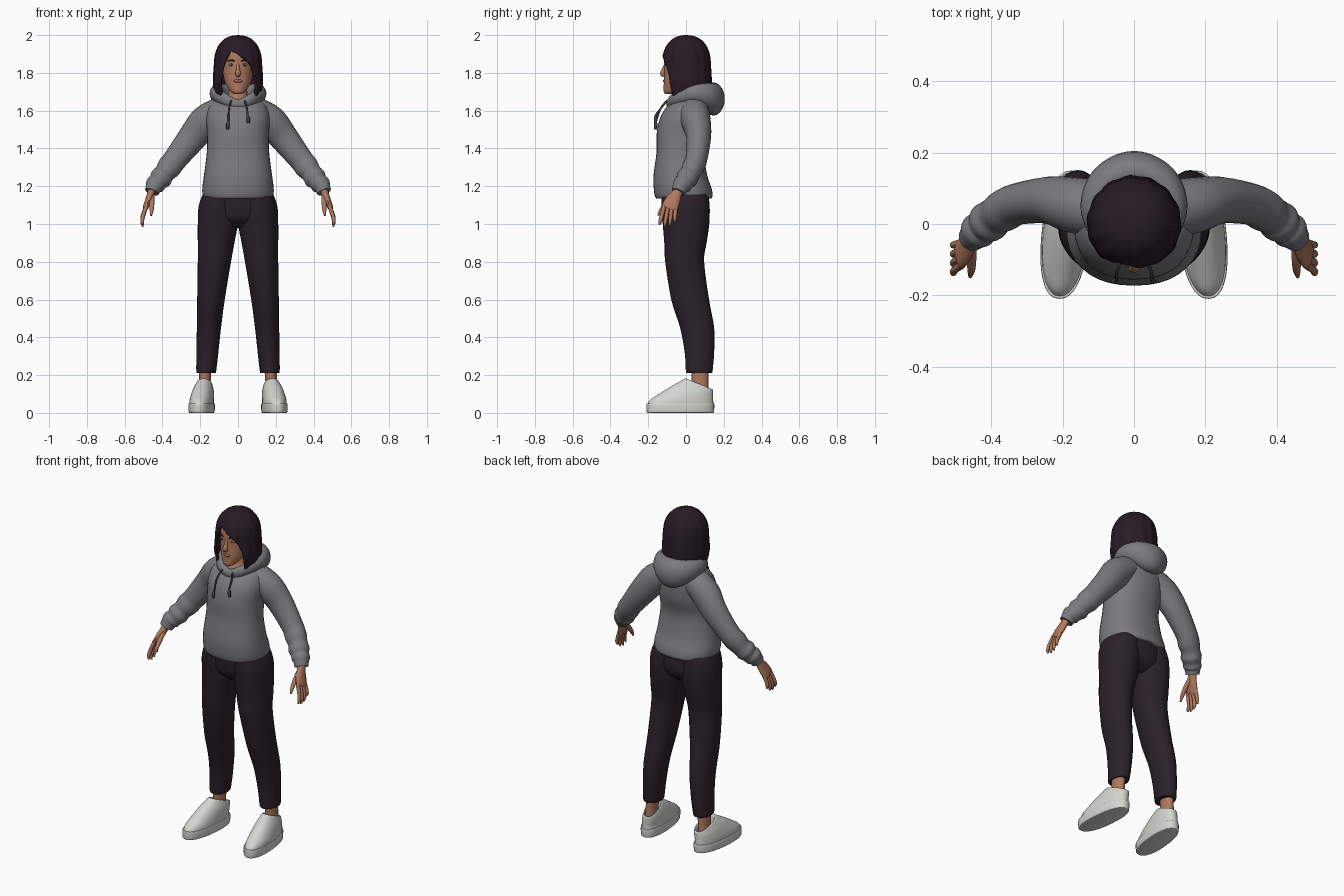
import bpy, bmesh, math
from mathutils import Vector


def material(name, r, g, b):
    m = bpy.data.materials.new(name)
    m.diffuse_color = (r, g, b, 1)
    return m


GREY = material("grey fleece", 0.20, 0.20, 0.215)
CORD = material("dark cord", 0.06, 0.06, 0.065)
PANTS = material("dark plum cloth", 0.024, 0.015, 0.022)
HAIR = material("dark hair", 0.021, 0.011, 0.019)
SKIN = material("skin", 0.43, 0.19, 0.11)
LIPS = material("lips", 0.33, 0.11, 0.08)
EYE = material("eye grey", 0.35, 0.33, 0.31)
IRIS = material("iris", 0.05, 0.05, 0.05)
WHITE = material("white shoe", 0.66, 0.66, 0.63)


def finish(name, bm, mat, mirror=False, angle=50):
    bmesh.ops.recalc_face_normals(bm, faces=bm.faces)
    me = bpy.data.meshes.new(name)
    bm.to_mesh(me)
    bm.free()
    me.materials.append(mat)
    ob = bpy.data.objects.new(name, me)
    bpy.context.collection.objects.link(ob)
    bpy.ops.object.select_all(action='DESELECT')
    ob.select_set(True)
    bpy.context.view_layer.objects.active = ob
    bpy.ops.object.shade_smooth_by_angle(angle=math.radians(angle))
    if mirror:
        ob.modifiers.new("mirror", 'MIRROR')
    return ob


def spline(pts, steps=4, closed=False):
    """Catmull-Rom through tuples of any length."""
    n, out = len(pts), []
    get = (lambda i: pts[i % n]) if closed else (lambda i: pts[max(0, min(n - 1, i))])
    for i in range(n if closed else n - 1):
        a, b, c, d = get(i - 1), get(i), get(i + 1), get(i + 2)
        for s in range(steps):
            t = s / steps
            out.append(tuple(0.5 * (2 * q + (r - p) * t + (2 * p - 5 * q + 4 * r - w) * t * t
                                    + (3 * q - p - 3 * r + w) * t ** 3)
                             for p, q, r, w in zip(a, b, c, d)))
    return out if closed else out + [tuple(pts[-1])]


def skin_rings(name, rings, mat, mirror=False, closed=False, angle=50):
    bm = bmesh.new()
    vs = [[bm.verts.new(p) for p in r] for r in rings]
    k = len(vs[0])
    pairs = list(zip(vs, vs[1:])) + ([(vs[-1], vs[0])] if closed else [])
    for a, b in pairs:
        for i in range(k):
            j = (i + 1) % k
            bm.faces.new((a[i], a[j], b[j], b[i]))
    if not closed:
        bm.faces.new(vs[0])
        bm.faces.new(vs[-1])
    return finish(name, bm, mat, mirror, angle)


def loft(name, rows, mat, mirror=False, power=2.0, shear=0, steps=4, sides=36):
    """Rows: z, cx, cy, rx, ry, tilt."""
    rings = []
    for z, cx, cy, rx, ry, tilt in spline(rows, steps):
        ring = []
        for i in range(sides):
            a = 2 * math.pi * i / sides
            c, s = math.cos(a), math.sin(a)
            dx = rx * math.copysign(abs(c) ** (2 / power), c)
            dy = ry * math.copysign(abs(s) ** (2 / power), s)
            ring.append((cx + dx - shear * (cy + dy), cy + dy, z + tilt * dy))
        rings.append(ring)
    return skin_rings(name, rings, mat, mirror)


def tube(name, pts, mat, mirror=False, hint=(0, 1, 0), closed=False, steps=4, sides=16):
    """Points: x, y, z, radius along hint, radius across."""
    p = spline(pts, steps, closed)
    n, rings = len(p), []
    for i, q in enumerate(p):
        nxt = p[(i + 1) % n] if closed else p[min(i + 1, n - 1)]
        prv = p[i - 1] if closed else p[max(i - 1, 0)]
        t = (Vector(nxt[:3]) - Vector(prv[:3])).normalized()
        u = Vector(hint)
        u = (u - t * u.dot(t)).normalized()
        v = t.cross(u)
        rings.append([Vector(q[:3]) + u * q[3] * math.cos(a) + v * q[4] * math.sin(a)
                      for a in (2 * math.pi * k / sides for k in range(sides))])
    return skin_rings(name, rings, mat, mirror, closed)


def blob(name, loc, size, mat, mirror=False):
    bm = bmesh.new()
    bmesh.ops.create_uvsphere(bm, u_segments=16, v_segments=10, radius=1)
    for v in bm.verts:
        v.co = Vector(loc) + Vector(a * b for a, b in zip(v.co, size))
    return finish(name, bm, mat, mirror)


# Hoodie body with ribbed hem
loft("hoodie_body", [(1.135, 0, -.012, .178, .145, 0), (1.15, 0, -.012, .187, .153, 0),
                     (1.19, 0, -.018, .189, .153, 0), (1.26, 0, -.03, .18, .142, 0),
                     (1.38, 0, -.03, .165, .126, 0), (1.48, 0, -.017, .164, .138, 0),
                     (1.56, 0, -.005, .168, .133, 0), (1.62, 0, .01, .155, .117, .05),
                     (1.655, 0, .025, .125, .105, .15), (1.67, 0, .03, .09, .09, .25)],
     GREY, power=2.25)
# Sleeves, bunched near the cuffs
tube("sleeves", [(.09, .04, 1.60, .08, .075), (.17, .053, 1.545, .078, .085),
                 (.24, .067, 1.46, .066, .077), (.33, .055, 1.345, .058, .064),
                 (.365, .037, 1.30, .058, .064), (.39, .022, 1.267, .053, .055),
                 (.408, .006, 1.243, .058, .06), (.424, -.008, 1.222, .05, .05),
                 (.438, -.02, 1.207, .051, .052), (.447, -.03, 1.192, .043, .043),
                 (.456, -.04, 1.17, .038, .038)], GREY, mirror=True, sides=24)
# Hood folded behind the neck
hood = []
for deg, y, z, r, h in [(0, -.085, 1.635, .02, .026), (40, -.06, 1.66, .025, .032),
                        (90, .035, 1.69, .037, .045), (135, .115, 1.68, .05, .068),
                        (180, .145, 1.662, .06, .088)]:
    hood.append((.112 * math.sin(math.radians(deg)), y, z, h, r))
hood += [(-x, y, z, h, r) for x, y, z, h, r in hood[3:0:-1]]
tube("hood", hood, GREY, hint=(0, 0, 1), closed=True, steps=7, sides=20)
# Drawstrings
for s, low in ((-1, 1.51), (1, 1.545)):
    tube("drawstring", [(s * .035, -.1, 1.655, .005, .005), (s * .048, -.135, 1.61, .005, .005),
                        (s * .05, -.158, low + .035, .005, .005), (s * .053, -.16, low + .02, .009, .009),
                        (s * .055, -.161, low - .01, .008, .008)], CORD, sides=8)

# Trousers
loft("pelvis", [(1.19, 0, -.01, .17, .12, 0), (1.10, 0, -.003, .202, .127, 0),
                (1.03, 0, 0, .17, .118, 0), (.98, 0, 0, .05, .07, 0)], PANTS)
loft("trouser_legs", [(1.18, .088, -.008, .088, .12, 0), (1.10, .104, -.003, .103, .128, 0),
                      (1.0, .107, 0, .106, .123, 0), (.9, .116, -.003, .097, .112, 0),
                      (.8, .125, -.007, .088, .103, 0), (.6, .143, .022, .073, .1, 0),
                      (.45, .154, .059, .064, .09, 0), (.32, .162, .071, .058, .078, 0),
                      (.225, .168, .07, .053, .071, 0), (.21, .168, .07, .049, .066, 0)],
     PANTS, mirror=True)
# Ankles and shoes
loft("ankles", [(.08, .178, .078, .032, .045, 0), (.16, .176, .075, .031, .044, 0),
                (.25, .172, .072, .034, .046, 0)], SKIN, mirror=True)
loft("shoe_soles", [(0, .19, -.03, .06, .172, 0), (.006, .19, -.03, .066, .178, 0),
                    (.045, .19, -.03, .067, .18, 0), (.05, .19, -.03, .062, .175, 0)],
     WHITE, mirror=True, shear=.09, power=2.3)
loft("shoe_uppers", [(.045, .19, -.03, .063, .175, 0), (.07, .19, -.022, .062, .166, 0),
                     (.095, .188, .003, .059, .141, -.06), (.12, .186, .03, .054, .114, -.15),
                     (.14, .184, .056, .046, .088, -.3), (.152, .183, .069, .04, .073, -.4),
                     (.148, .183, .07, .034, .063, -.4), (.11, .183, .07, .03, .055, -.2)],
     WHITE, mirror=True, shear=.09, power=2.2)

# Hands
tube("palms", [(.448, -.032, 1.20, .026, .022), (.46, -.047, 1.165, .027, .02),
               (.474, -.07, 1.125, .04, .018), (.488, -.086, 1.09, .042, .015),
               (.492, -.092, 1.078, .034, .009)], SKIN, mirror=True)
for k, drop in enumerate((.085, .095, .09, .07)):
    y = -.12 + .021 * k
    tip = -.137 + .026 * k
    tube("fingers", [(.483, y + .005, 1.10, .011, .011), (.503, (y + tip) / 2, 1.085 - drop * .5, .0105, .0105),
                     (.507, tip, 1.085 - drop * .85, .0095, .0095),
                     (.503, tip - .003, 1.08 - drop, .004, .004)], SKIN, mirror=True, sides=10)
tube("thumbs", [(.458, -.06, 1.15, .016, .016), (.456, -.098, 1.115, .014, .014),
                (.457, -.13, 1.075, .011, .011), (.46, -.148, 1.045, .005, .005)],
     SKIN, mirror=True, sides=10)

# Neck and head
loft("neck", [(1.61, 0, -.005, .085, .085, 0), (1.65, 0, .005, .07, .075, .1),
              (1.69, 0, .01, .05, .055, 0), (1.78, 0, .01, .05, .055, 0)], SKIN)
loft("head", [(1.688, 0, -.088, .016, .016, 0), (1.697, 0, -.08, .034, .037, 0),
              (1.725, 0, -.056, .056, .062, 0), (1.76, 0, -.035, .072, .082, 0),
              (1.82, 0, -.018, .082, .096, 0), (1.88, 0, -.01, .084, .105, 0),
              (1.93, 0, -.005, .075, .098, 0), (1.965, 0, 0, .04, .05, 0)], SKIN)
tube("nose", [(0, -.106, 1.855, .006, .007), (0, -.117, 1.82, .01, .01), (0, -.124, 1.797, .013, .015),
              (0, -.115, 1.782, .008, .01)], SKIN, hint=(0, 1, 0), sides=12)
blob("lips", (0, -.113, 1.757), (.024, .009, .009), LIPS)
blob("eyes", (.035, -.1, 1.843), (.015, .01, .0065), EYE, mirror=True)
blob("irises", (.035, -.107, 1.843), (.006, .005, .006), IRIS, mirror=True)
tube("eyebrows", [(.017, -.112, 1.862, .003, .003), (.036, -.107, 1.868, .004, .004),
                  (.056, -.091, 1.862, .002, .002)], HAIR, mirror=True, sides=8)

# Hair: a bob shell whose lower edge follows a side-swept fringe
EDGE = [(-180, 1.69), (-110, 1.68), (-60, 1.66), (-52, 1.67), (-46, 1.77), (-38, 1.84), (-21, 1.922),
        (0, 1.9), (20, 1.867), (36, 1.835), (46, 1.78), (53, 1.67), (60, 1.66), (110, 1.68), (180, 1.69)]


def edge_height(d):
    for (a, za), (b, zb) in zip(EDGE, EDGE[1:]):
        if d <= b:
            return za + (zb - za) * (d - a) / (b - a)


bm = bmesh.new()
cols, rows = 120, 20
top = bm.verts.new((0, 0, 2.0))
grid = []
for i in range(cols):
    deg = -180 + 360 * i / cols
    a, zb = math.radians(deg), edge_height(deg)
    col = []
    for j in range(1, rows + 1):
        z = 2 - (2 - zb) * (j / rows) ** 1.8
        if z > 1.84:
            s = (1 - ((z - 1.84) / .16) ** 2.3) ** (1 / 2.3)
        else:
            s = 1 + .04 * math.sin(min(1, (1.84 - z) / .18) * math.pi) - .12 * max(0, 1.74 - z) / .08
        s *= 1 + .012 * math.sin(a * 14) * min(1, j / 8)
        col.append(bm.verts.new((.127 * s * math.sin(a), .002 - .129 * s * math.cos(a), z)))
    grid.append(col)
for i in range(cols):
    a, b = grid[i], grid[(i + 1) % cols]
    bm.faces.new((top, a[0], b[0]))
    for j in range(rows - 1):
        bm.faces.new((a[j], a[j + 1], b[j + 1], b[j]))
hair = finish("bob_hair", bm, HAIR)
mod = hair.modifiers.new("thickness", 'SOLIDIFY')
mod.thickness = .014
mod.offset = -1
